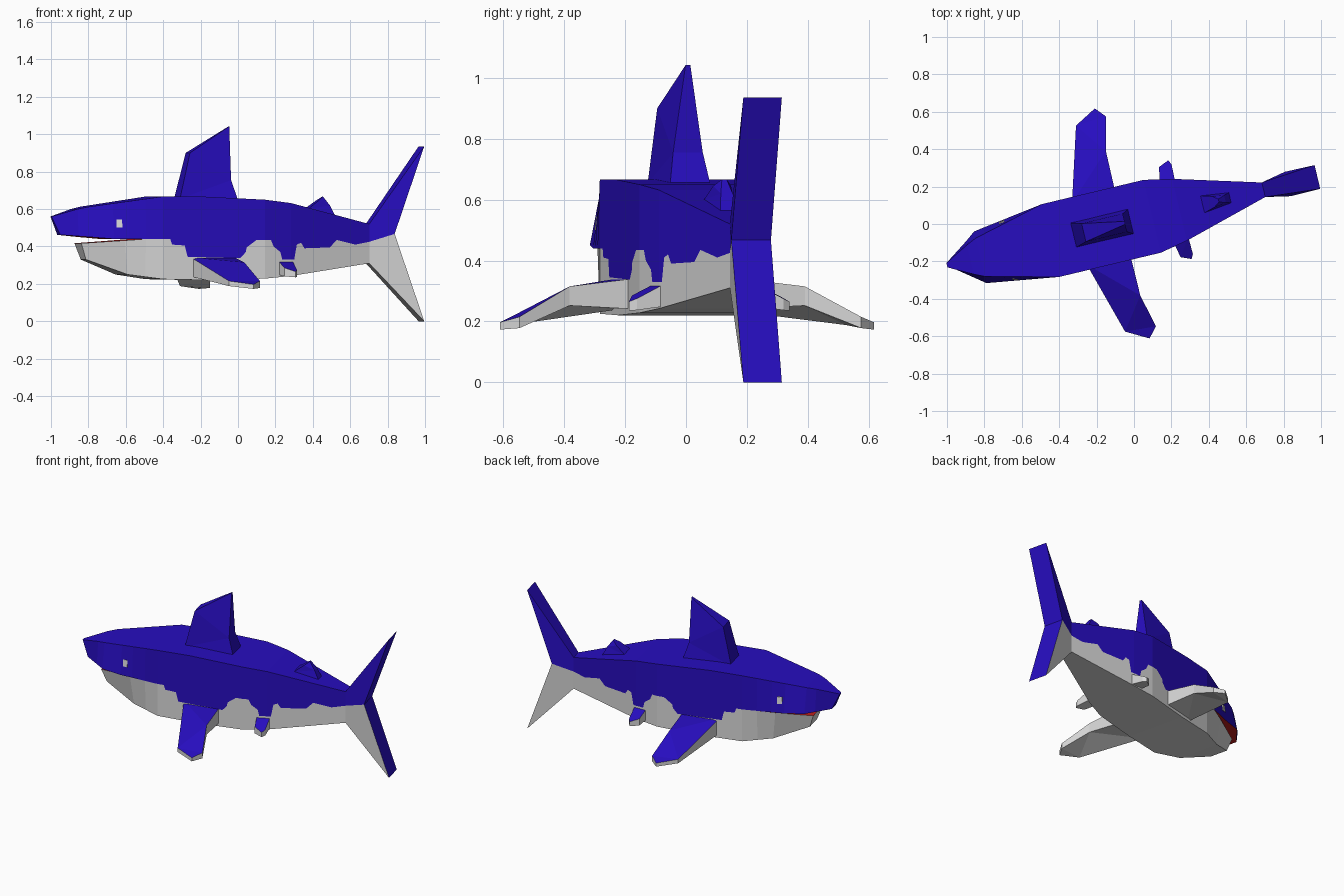
import bpy, bmesh, math
from mathutils import Vector

if "Cube" in bpy.data.objects:
    bpy.data.objects.remove(bpy.data.objects["Cube"])

# Local frame: u runs nose to tail, v sideways; the whole fish is turned about z
ANG = math.radians(13.4)
C, S = math.cos(ANG), math.sin(ANG)


def place(u, v, z):
    return Vector((C * u - S * v, S * u + C * v + 0.018, z))


# Colours
COLOURS = {"blue_skin": (0.02, 0.004, 0.52), "grey_belly": (0.68, 0.68, 0.68),
           "red_mouth": (0.5, 0.012, 0.01)}
MATS = []
for n, c in COLOURS.items():
    m = bpy.data.materials.new(n)
    m.diffuse_color = (*c, 1)
    m.use_nodes = True
    m.node_tree.nodes["Principled BSDF"].inputs["Base Color"].default_value = m.diffuse_color
    MATS.append(m)
BLUE, GREY, RED, HIDDEN = 0, 1, 2, 3


def build(name, verts, faces):
    """faces: list of (indices, colour); HIDDEN faces are removed once normals are set"""
    bm = bmesh.new()
    vs = [bm.verts.new(place(*p)) for p in verts]
    for idx, col in faces:
        bm.faces.new([vs[i] for i in idx]).material_index = col
    bmesh.ops.recalc_face_normals(bm, faces=bm.faces[:])
    gone = [f for f in bm.faces if f.material_index == HIDDEN]
    bmesh.ops.delete(bm, geom=gone, context='FACES')
    big = [f for f in bm.faces if len(f.verts) > 4]
    bmesh.ops.triangulate(bm, faces=big)
    me = bpy.data.meshes.new(name)
    bm.to_mesh(me)
    bm.free()
    for m in MATS:
        me.materials.append(m)
    ob = bpy.data.objects.new(name, me)
    bpy.context.collection.objects.link(ob)
    return ob


def lerp(table, u):
    if u <= table[0][0]:
        return table[0][1:]
    for a, b in zip(table, table[1:]):
        if u <= b[0]:
            t = (u - a[0]) / (b[0] - a[0])
            return tuple(p + (q - p) * t for p, q in zip(a[1:], b[1:]))
    return table[-1][1:]


def loft(name, rows, side_col, cap_col, inner_col, last_col):
    """rows: (outer edge, inner edge), each edge (u, half width, z)"""
    verts, faces = [], []
    for (uo, wo, zo), (ui, wi, zi) in rows:
        verts += [(uo, -wo, zo), (uo, wo, zo), (ui, wi, zi), (ui, -wi, zi)]
    for i in range(len(rows) - 1):
        a, b = 4 * i, 4 * i + 4
        for k, col in ((0, cap_col), (1, side_col), (3, side_col),
                       (2, inner_col(rows[i][1][0]))):
            j = (k + 1) % 4
            faces.append(((a + k, a + j, b + j, b + k), col))
    n = len(verts) - 4
    faces += [((0, 1, 2, 3), side_col), ((n, n + 1, n + 2, n + 3), last_col)]
    return build(name, verts, faces)


# Body profiles: (u, half width, z) for back and belly, plus the colour line
BACK = [(-1.028, .012, .56), (-.9, .08, .6), (-.845, .105, .612), (-.46, .2, .667),
        (-.25, .2, .667), (.1, .2, .65), (.25, .17, .632), (.712, .04, .52)]
BELLY = [(-.85, .06, .33), (-.64, .14, .25), (-.46, .2, .225), (-.2, .2, .22),
         (.1, .2, .228), (.25, .17, .242), (.712, .04, .31)]
MID_W = [(-.985, .035), (-.845, .142), (-.46, .2), (.1, .2), (.25, .17), (.712, .04)]
LINE = [(-.985, .462), (-.72, .44), (-.42, .44), (-.41, .41), (-.34, .405), (-.325, .345),
        (-.035, .337), (-.005, .37), (0, .395), (.055, .435), (.135, .435), (.15, .4),
        (.19, .37), (.2, .33), (.27, .33), (.285, .41), (.31, .42), (.33, .39),
        (.48, .395), (.52, .435), (.63, .41), (.712, .425)]


def edge(table, u):
    return (u, *lerp(table, u))


def mid(u):
    return (u, lerp(MID_W, u)[0], lerp(LINE, u)[0])


def mouth(u):
    return RED if u < -.56 else HIDDEN


stations = sorted({p[0] for t in (BACK, BELLY, MID_W, LINE) for p in t} | {-.55})

# Upper body with snout
rows = [(BACK[0], (-.985, .035, .462))]
rows += [(edge(BACK, u), mid(u)) for u in stations if u >= -.9]
loft("upper_body", rows, BLUE, BLUE, mouth, HIDDEN)

# Lower body with jaw
rows = [(BELLY[0], (-.88, .08, .417)), (BELLY[1], (-.66, .155, .432))]
rows += [(edge(BELLY, u), mid(u)) for u in stations if u >= -.55]
loft("lower_body", rows, GREY, GREY, mouth, HIDDEN)


# Upright fins: side profile of (u, z, half width)
def upright(name, pts, side, rims):
    n = len(pts)
    verts = [(u, s * w, z) for s in (-1, 1) for u, z, w in pts]
    faces = [(range(n), side), (range(n, 2 * n), side)]
    for i in range(n):
        j = (i + 1) % n
        faces.append(((i, j, n + j, n + i), rims[i]))
    build(name, verts, faces)


upright("dorsal_fin", [(-.335, .655, .068), (-.276, .9, .05), (-.05, 1.042, .008),
                       (-.05, .755, .05), (-.017, .65, .068)], BLUE, [BLUE] * 5)
upright("second_dorsal_fin", [(.372, .598, .048), (.435, .645, .03), (.465, .667, .008),
                              (.5, .62, .02), (.535, .55, .03)], BLUE, [BLUE] * 5)
upright("upper_tail_lobe", [(.712, .52, .04), (1.008, .935, .065), (.845, .467, .067),
                            (.712, .425, .04)], BLUE, [BLUE, BLUE, HIDDEN, HIDDEN])
upright("lower_tail_lobe", [(.712, .425, .04), (.845, .467, .067), (1.008, 0, .065),
                            (.712, .31, .04)], GREY, [HIDDEN, BLUE, GREY, HIDDEN])


# Side fins: outline of (u, v, top z, bottom z), blue above and grey elsewhere
def side_fin(name, pts, s):
    n = len(pts)
    verts = [(u, s * v, zt) for u, v, zt, zb in pts] + [(u, s * v, zb) for u, v, zt, zb in pts]
    faces = [(range(n), BLUE), (range(n, 2 * n), GREY)]
    faces += [((i, (i + 1) % n, n + (i + 1) % n, n + i), GREY) for i in range(n)]
    build(name, verts, faces)


PECTORAL = [(-.30, .17, .342, .24), (-.184, .566, .215, .188), (-.065, .632, .197, .173),
            (-.017, .577, .215, .178), (-.06, .397, .315, .252), (-.062, .17, .342, .24)]
PELVIC = [(.18, .165, .325, .25), (.197, .248, .285, .24), (.252, .271, .265, .235),
          (.265, .247, .275, .237), (.262, .15, .325, .25)]
for s, label in ((-1, "near"), (1, "far")):
    side_fin(label + "_pectoral_fin", PECTORAL, s)
    side_fin(label + "_pelvic_fin", PELVIC, s)

    # Eye plate laid on the slanted head side
    corners = []
    for du, dz in ((-.015, -.022), (.015, -.022), (.015, .022), (-.015, .022)):
        u, z = -.69 + du, .522 + dz
        wt, zt = lerp(BACK, u)
        _, wm, zm = mid(u)
        corners.append((u, z, wm + (wt - wm) * (z - zm) / (zt - zm)))
    verts = [(u, s * (w + o), z) for o in (-.003, .004) for u, z, w in corners]
    faces = [((0, 1, 2, 3), GREY), ((4, 5, 6, 7), GREY)]
    faces += [((i, (i + 1) % 4, 4 + (i + 1) % 4, 4 + i), GREY) for i in range(4)]
    build(label + "_eye", verts, faces)
